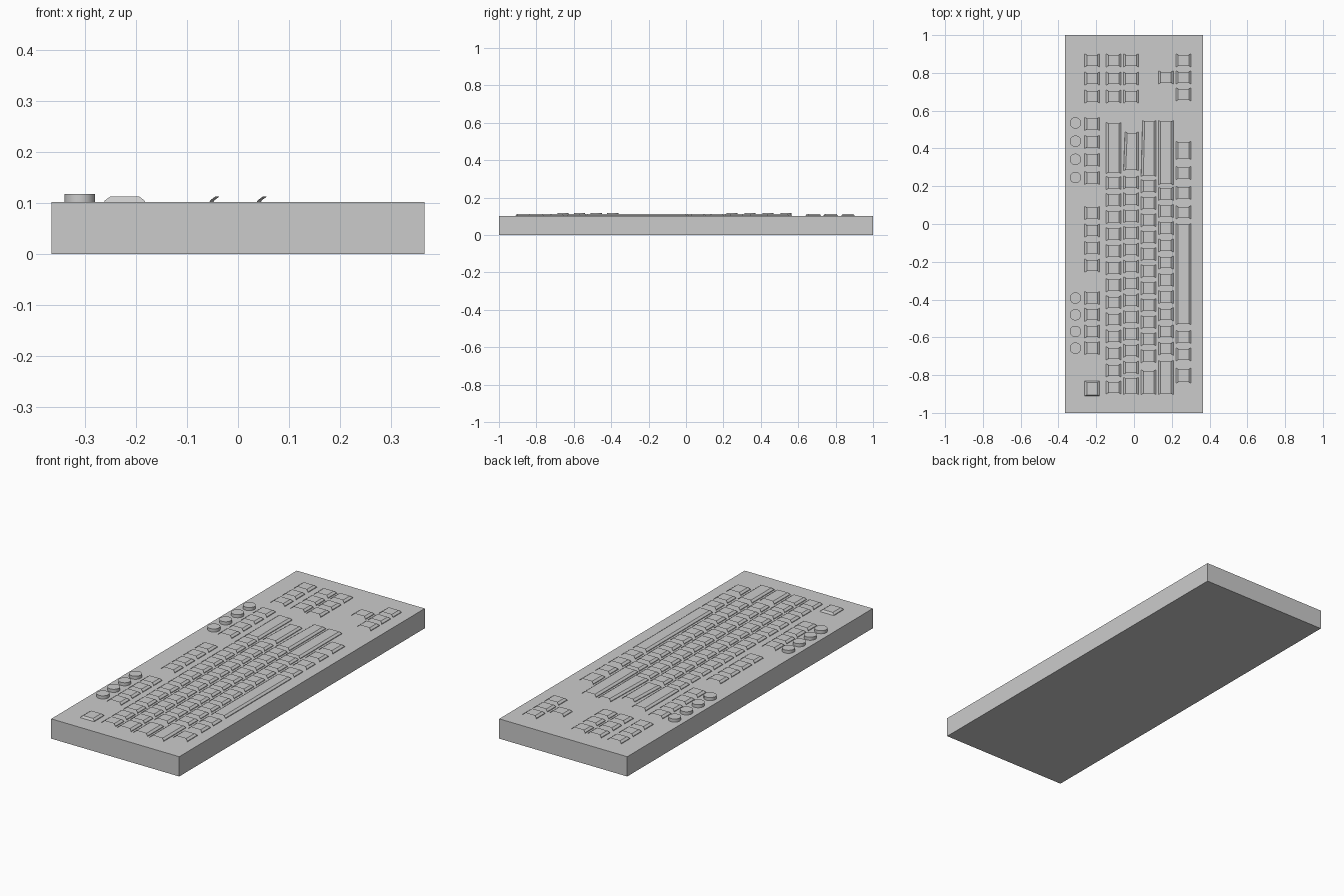
import bpy, bmesh

if "Cube" in bpy.data.objects:
    bpy.data.objects.remove(bpy.data.objects["Cube"])

TOP = 0.102          # top of the case
HALF = 0.037         # half length of a small key


def finish(bm, name):
    me = bpy.data.meshes.new(name)
    bm.to_mesh(me)
    bm.free()
    ob = bpy.data.objects.new(name, me)
    bpy.context.collection.objects.link(ob)
    return ob


def add_key(bm, x, y0, y1, closed=False, taper=0.0):
    """Keycap shell: a folded strip (side, top, side); ends open unless closed."""
    profile = [(-0.040, TOP - 0.001, 0), (-0.039, TOP + 0.003, 0.002), (-0.028, 0.113, 0.008),
               (0.028, 0.113, 0.008), (0.039, TOP + 0.003, 0.002), (0.040, TOP - 0.001, 0)]
    front = [bm.verts.new((x + dx, y0 + dy, z)) for dx, z, dy in profile]
    back = []
    for dx, z, dy in profile:
        shift = taper if dx < 0 else 0
        back.append(bm.verts.new((x + dx + shift, y1 - dy, z)))
    for i in range(5):
        bm.faces.new((front[i], back[i], back[i + 1], front[i + 1]))
    if closed:
        for e in (front, back[::-1]):
            for i in range(2):
                bm.faces.new((e[i], e[i + 1], e[4 - i], e[5 - i]))


def spread(first, last, n):
    return [first + (last - first) * i / (n - 1) for i in range(n)]


def key_row(name, x, centres, longs=()):
    bm = bmesh.new()
    for c in centres:
        add_key(bm, x, c - HALF, c + HALF)
    for y0, y1, *t in longs:
        add_key(bm, x, y0, y1, taper=t[0] if t else 0)
    return finish(bm, name)


# Case
bm = bmesh.new()
bmesh.ops.create_cube(bm, size=1)
for v in bm.verts:
    v.co = (v.co.x * 0.73, v.co.y * 2, (v.co.z + 0.5) * TOP)
finish(bm, "case")

# Key rows, from the knob side to the space bar side
block = [0.866, 0.77, 0.675]
key_row("function_keys", -0.222, block + spread(0.53, 0.244, 4)
        + spread(0.058, -0.22, 4) + spread(-0.392, -0.657, 4))
key_row("number_row_keys", -0.108, block + spread(0.217, -0.865, 13), [(0.265, 0.54)])
key_row("upper_letter_keys", -0.016, block + spread(0.22, -0.76, 12),
        [(0.28, 0.49, 0.008), (-0.905, -0.81)])
key_row("home_row_keys", 0.077, spread(0.2, -0.70, 11),
        [(0.25, 0.55, 0.008), (-0.905, -0.77)])
key_row("lower_letter_keys", 0.169, [0.776] + spread(0.16, -0.66, 10),
        [(0.205, 0.55), (-0.905, -0.72)])
key_row("bottom_row_keys", 0.262, [0.866, 0.776, 0.686, 0.27, 0.165, 0.062, -0.598, -0.69],
        [(0.34, 0.44), (-0.845, -0.76)])

# Space bar
bm = bmesh.new()
add_key(bm, 0.262, -0.535, 0.005)
finish(bm, "space_bar")

# Corner key with closed ends
bm = bmesh.new()
add_key(bm, -0.222, -0.912, -0.83, closed=True)
finish(bm, "corner_key")

# Round knobs
for i, y in enumerate(spread(0.535, 0.246, 4) + spread(-0.392, -0.657, 4)):
    bpy.ops.mesh.primitive_cylinder_add(vertices=32, radius=0.03, depth=0.018,
                                        location=(-0.31, y, 0.109))
    bpy.context.object.name = f"knob_{i + 1}"
    bpy.ops.object.shade_smooth_by_angle()
